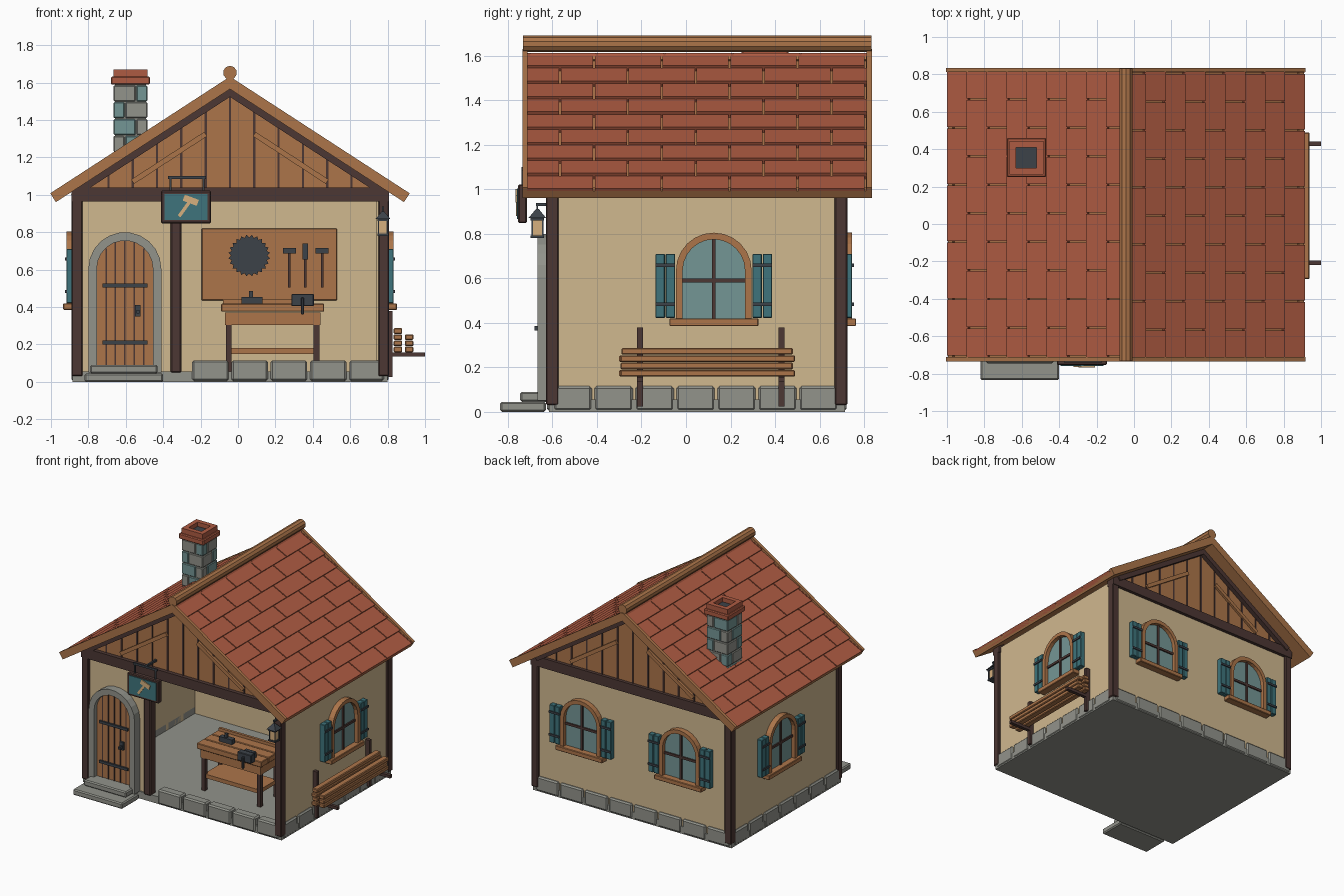
import bpy, bmesh, math
from mathutils import Matrix, Vector

CX, CY = -0.043, 0.05          # centre of the house body
PITCH = math.radians(33)
ID = Matrix()


def material(name, r, g, b):
    m = bpy.data.materials.new(name)
    m.diffuse_color = [((c / 255 + 0.055) / 1.055) ** 2.4 for c in (r, g, b)] + [1]
    return m


PLASTER = material("plaster", 208, 184, 143)
WOOD = material("wood", 172, 117, 74)
DARK = material("dark wood", 76, 55, 51)
STONE = material("stone", 146, 147, 139)
TILE = material("roof tile", 174, 91, 66)
TEAL = material("teal paint", 62, 116, 124)
GLASS = material("glass", 116, 150, 149)
IRON = material("iron", 60, 66, 73)
PALE = material("pale wood", 214, 176, 126)


def finish(name, mat, bm, M=ID, bevel=0):
    bm.transform(M)
    bmesh.ops.recalc_face_normals(bm, faces=bm.faces)
    me = bpy.data.meshes.new(name)
    bm.to_mesh(me)
    bm.free()
    me.materials.append(mat)
    ob = bpy.data.objects.new(name, me)
    bpy.context.collection.objects.link(ob)
    if bevel:
        b = ob.modifiers.new("bevel", "BEVEL")
        b.width, b.segments = bevel, 1
    return ob


def prisms(name, mat, items, M=ID, bevel=0):
    """Each item is (xz outline, y0, y1)."""
    bm = bmesh.new()
    for pts, y0, y1 in items:
        a = [bm.verts.new((x, y0, z)) for x, z in pts]
        b = [bm.verts.new((x, y1, z)) for x, z in pts]
        bm.faces.new(a)
        bm.faces.new(b[::-1])
        for i in range(len(pts)):
            j = (i + 1) % len(pts)
            bm.faces.new((a[i], b[i], b[j], a[j]))
    return finish(name, mat, bm, M, bevel)


def boxes(name, mat, items, M=ID, bevel=0):
    """Each item is (x0, x1, y0, y1, z0, z1)."""
    return prisms(name, mat, [([(a, e), (b, e), (b, f), (a, f)], c, d)
                              for a, b, c, d, e, f in items], M, bevel)


def cone(name, mat, r1, r2, depth, sides, M):
    bm = bmesh.new()
    bmesh.ops.create_cone(bm, cap_ends=True, segments=sides, radius1=r1, radius2=r2, depth=depth)
    return finish(name, mat, bm, M)


def arch(cx, r, bottom, spring, n=12):
    return [(cx - r, bottom)] + [(cx - r * math.cos(math.pi * i / n), spring + r * math.sin(math.pi * i / n))
                                 for i in range(n + 1)] + [(cx + r, bottom)]


def arch_ring(name, mat, outer, inner, y0, y1, M=ID):
    k = range(len(outer) - 1)
    return prisms(name, mat, [([outer[i], outer[i + 1], inner[i + 1], inner[i]], y0, y1) for i in k], M)


def bar(p, q, w):
    """Outline of a slanted bar in the xz plane."""
    p, q = Vector(p), Vector(q)
    n = (q - p).orthogonal().normalized() * w / 2
    return [tuple(v) for v in (p + n, q + n, q - n, p - n)]


# Base, floor and foundation stones
boxes("floor_slab", STONE, [(-0.885, 0.80, -0.615, 0.715, 0, 0.055)])
stones = []
for i in range(5):
    x = -0.245 + 0.21 * i
    stones.append((x, min(x + 0.195, 0.78), -0.625, -0.55, 0.005, 0.115))
for i in range(8):
    x = -0.875 + 0.208 * i
    stones.append((x, x + 0.195, 0.66, 0.722, 0.005, 0.115))
for i in range(7):
    y = -0.595 + 0.184 * i
    stones.append((0.74, 0.805, y, y + 0.172, 0.005, 0.115))
    stones.append((-0.89, -0.825, y, y + 0.172, 0.005, 0.115))
boxes("foundation_stones", STONE, stones, bevel=0.01)
boxes("door_steps", STONE, [(-0.82, -0.40, -0.835, -0.63, 0, 0.045),
                            (-0.79, -0.43, -0.745, -0.61, 0.045, 0.09)], bevel=0.008)

# Plaster walls, open on the right of the front
boxes("walls", PLASTER, [(-0.875, -0.825, -0.605, 0.705, 0.05, 1.01), (0.74, 0.79, -0.605, 0.705, 0.05, 1.01),
                         (-0.825, 0.74, 0.655, 0.705, 0.05, 1.01), (-0.825, -0.33, -0.605, -0.555, 0.05, 1.0)])

# Timber posts and beams
posts = [(x, x + 0.058, y, y + 0.058, 0.03, 0.98) for x in (-0.89, 0.75) for y in (-0.63, 0.667)]
boxes("corner_posts", DARK, posts + [(-0.36, -0.303, -0.63, -0.56, 0.05, 0.98)], bevel=0.006)
boxes("tie_beams", DARK, [(-0.89, 0.808, -0.635, -0.565, 0.965, 1.04), (-0.89, 0.808, 0.665, 0.73, 0.965, 1.04)])

# Gables with board gaps and braces
for side, yf in (("front", -0.605), ("back", 0.705)):
    s = -1 if side == "front" else 1
    prisms(side + "_gable", WOOD, [([(CX - 0.85, 1.0), (CX + 0.85, 1.0), (CX, 1.56)], yf, yf - s * 0.04)])
    boxes(side + "_gable_gaps", DARK, [(CX + 0.13 * k - 0.006, CX + 0.13 * k + 0.006, yf, yf + s * 0.005,
                                        1.03, 1.55 - 0.655 * abs(0.13 * k)) for k in range(-5, 6)])
    prisms(side + "_gable_braces", WOOD, [(bar((CX + m * 0.52, 1.07), (CX + m * 0.13, 1.325), 0.028), yf, yf + s * 0.018)
                                          for m in (-1, 1)])

# Roof: both slopes share one frame, x down the slope and z out of it
L, ROWS, W = 1.142, 9, 0.305
STEP = L / ROWS
for side, turn in (("right", 0), ("left", math.pi)):
    M = Matrix.Translation((CX, CY, 1.625)) @ Matrix.Rotation(turn, 4, 'Z') @ Matrix.Rotation(PITCH, 4, 'Y')
    boxes(side + "_roof_deck", WOOD, [(0, L - 0.01, -0.765, 0.765, -0.05, -0.03)], M)
    tiles = []
    for r in range(ROWS):
        x0, x1 = r * STEP, (r + 1) * STEP
        y = -0.765 - (W / 2 if r % 2 else 0)
        while y < 0.765:
            a, b = max(y, -0.765), min(y + W - 0.008, 0.765)
            if b > a:
                tiles.append(([(x0, -0.035), (x1, -0.035), (x1, 0), (x0, -0.014)], a, b))
            y += W
    prisms(side + "_roof_tiles", TILE, tiles, M)
    boxes(side + "_verge_boards", WOOD, [(0, L, -0.785, -0.762, -0.05, 0.006), (0, L, 0.762, 0.785, -0.05, 0.006)], M)
    boxes(side + "_eave_board", WOOD, [(L - 0.03, L, -0.785, 0.785, -0.05, -0.012)], M)
    boxes(side + "_gable_rafters", DARK, [(0.0, 1.0, y, y + 0.04, -0.085, -0.05) for y in (-0.69, 0.65)], M)
cone("ridge_pole", WOOD, 0.037, 0.037, 1.565, 10,
     Matrix.Translation((CX, CY, 1.653)) @ Matrix.Rotation(math.pi / 2, 4, 'X'))

# Chimney with alternating stone blocks
X, Y = -0.575, 0.355
boxes("chimney_core", STONE, [(X - 0.083, X + 0.083, Y - 0.083, Y + 0.083, 1.1, 1.6)])
blocks = {0: [], 1: []}
for r in range(5):
    z0, z1, s = 1.14 + 0.09 * r, 1.225 + 0.09 * r, 0.03 * (-1) ** r
    for i, (a, b) in enumerate(((-0.09, s - 0.003), (s + 0.003, 0.09))):
        for j, (c, d) in enumerate(((-0.09, -s - 0.003), (-s + 0.003, 0.09))):
            blocks[(i + j + r // 2) % 2].append((X + a, X + b, Y + c, Y + d, z0, z1))
boxes("chimney_grey_blocks", STONE, blocks[0], bevel=0.005)
boxes("chimney_blue_blocks", GLASS, blocks[1], bevel=0.005)
boxes("chimney_cap", TILE, [(X - 0.105, X + 0.105, Y - 0.105, Y + 0.105, 1.59, 1.632)], bevel=0.006)
boxes("chimney_rim", TILE, [(X - 0.09, X + 0.09, Y + s, Y + s + 0.035, 1.63, 1.67) for s in (-0.09, 0.055)] +
      [(X + s, X + s + 0.035, Y - 0.055, Y + 0.055, 1.63, 1.67) for s in (-0.09, 0.055)])
boxes("chimney_flue", IRON, [(X - 0.055, X + 0.055, Y - 0.055, Y + 0.055, 1.63, 1.637)])


# Windows: x along the wall, -y outwards
def window(name, x, y, angle):
    M = Matrix.Translation((x, y, 0)) @ Matrix.Rotation(angle, 4, 'Z')
    prisms(name + "_glass", GLASS, [(arch(0, 0.15, 0.42, 0.635), -0.012, 0.0)], M)
    arch_ring(name + "_frame", WOOD, arch(0, 0.17, 0.415, 0.635), arch(0, 0.14, 0.415, 0.635), -0.042, 0, M)
    boxes(name + "_mullions", DARK, [(-0.008, 0.008, -0.022, 0, 0.42, 0.775), (-0.14, 0.14, -0.022, 0, 0.58, 0.598)], M)
    boxes(name + "_sill", WOOD, [(-0.2, 0.2, -0.06, 0, 0.385, 0.42)], M, 0.004)
    leaves = [(s * 0.218 + d - 0.021, s * 0.218 + d + 0.021, -0.042, 0, 0.422, 0.71)
              for s in (-1, 1) for d in (-0.023, 0.023)]
    boxes(name + "_shutters", TEAL, leaves, M, 0.003)
    boxes(name + "_shutter_straps", IRON, [(s * 0.218 - 0.044, s * 0.218 + 0.044, -0.05, -0.04, z, z + 0.016)
                                           for s in (-1, 1) for z in (0.475, 0.65)], M)


window("right_window", 0.79, 0.125, math.pi / 2)
window("left_window", -0.875, 0.125, -math.pi / 2)
window("back_window_a", CX + 0.42, 0.705, math.pi)
window("back_window_b", CX - 0.42, 0.705, math.pi)

# Door
DX = -0.605
arch_ring("door_surround", STONE, arch(DX, 0.195, 0.05, 0.605, 11), arch(DX, 0.15, 0.05, 0.605, 11), -0.668, -0.60)
prisms("door", WOOD, [(arch(DX, 0.152, 0.08, 0.605), -0.635, -0.60)])
boxes("door_gaps", DARK, [(DX + d - 0.004, DX + d + 0.004, -0.639, -0.635, 0.09, 0.605 + math.sqrt(0.148 ** 2 - d * d))
                          for d in (-0.1, -0.05, 0, 0.05, 0.1)])
boxes("door_straps", IRON, [(DX - 0.12, DX + 0.12, -0.648, -0.63, z, z + 0.02) for z in (0.2, 0.505)])
boxes("door_handle", IRON, [(-0.55, -0.52, -0.65, -0.63, 0.35, 0.41), (-0.543, -0.527, -0.68, -0.65, 0.365, 0.385)])

# Hanging sign with a painted hammer
boxes("sign_frame", DARK, [(-0.412, -0.145, -0.755, -0.715, 0.848, 1.022)], bevel=0.006)
boxes("sign_panel", TEAL, [(-0.393, -0.164, -0.76, -0.754, 0.866, 1.004)])
prisms("sign_hammer", PALE, [(bar((-0.315, 0.885), (-0.25, 0.975), 0.018), -0.765, -0.759),
                             (bar((-0.29, 0.985), (-0.215, 0.957), 0.034), -0.767, -0.759)])
boxes("sign_bracket", IRON, [(-0.375, -0.17, -0.74, -0.728, 1.085, 1.1), (-0.28, -0.266, -0.74, -0.6, 1.085, 1.1)] +
      [(x, x + 0.01, -0.74, -0.73, 1.02, 1.09) for x in (-0.365, -0.19)])

# Lantern on the front right post
T = Matrix.Translation((0.775, -0.668, 0))
boxes("lantern_light", PALE, [(-0.022, 0.022, -0.022, 0.022, 0.79, 0.865)], T)
boxes("lantern_cage", IRON, [(-0.03, 0.03, -0.03, 0.03, 0.78, 0.792), (-0.03, 0.03, -0.03, 0.03, 0.86, 0.872)] +
      [(a, a + 0.007, b, b + 0.007, 0.79, 0.865) for a in (-0.027, 0.02) for b in (-0.027, 0.02)] +
      [(-0.006, 0.006, -0.006, 0.045, 0.925, 0.938), (-0.004, 0.004, -0.004, 0.004, 0.9, 0.93)], T)
cone("lantern_cap", IRON, 0.055, 0.008, 0.04, 4, T @ Matrix.Translation((0, 0, 0.892)) @ Matrix.Rotation(math.pi / 4, 4, 'Z'))

# Timber rack on the right wall
boxes("rack_brackets", DARK, [b for y in (-0.22, 0.416) for b in
                              ((0.79, 0.825, y, y + 0.026, 0.025, 0.38), (0.80, 1.0, y, y + 0.026, 0.135, 0.157))])
boxes("rack_planks", WOOD, [(0.832, 0.878, -0.30 + 0.01 * (i % 2), 0.49 - 0.01 * (i % 2), 0.158 + 0.033 * i, 0.188 + 0.033 * i)
                            for i in range(4)] +
      [(0.892, 0.938, -0.295, 0.49 - 0.01 * (i % 2), 0.158 + 0.033 * i, 0.188 + 0.033 * i) for i in range(3)], bevel=0.005)

# Workbench with vise and plane
boxes("bench_legs", DARK, [(x, x + 0.03, y, y + 0.03, 0.055, 0.31) for x in (-0.065, 0.405) for y in (-0.35, -0.15)])
boxes("bench_apron", WOOD, [(-0.07, 0.44, -0.355, -0.115, 0.305, 0.372)])
boxes("bench_top", WOOD, [(-0.09, 0.46, y, y + 0.086, 0.375, 0.418) for y in (-0.375, -0.284, -0.193)], bevel=0.004)
boxes("bench_back_rail", WOOD, [(-0.08, 0.40, -0.12, -0.1, 0.375, 0.44)])
boxes("bench_shelf", WOOD, [(-0.05, 0.42, -0.34, -0.13, 0.15, 0.18)])
boxes("vise", IRON, [(0.285, 0.405, -0.42, -0.37, 0.405, 0.47), (0.3, 0.39, -0.365, -0.33, 0.418, 0.465),
                     (0.337, 0.353, -0.44, -0.42, 0.36, 0.45)], bevel=0.004)
boxes("hand_plane", IRON, [(0.02, 0.13, -0.26, -0.22, 0.418, 0.455), (0.06, 0.08, -0.25, -0.23, 0.455, 0.485)])

# Tool board on the back wall
boxes("tool_board", WOOD, [(-0.195, 0.53, 0.63, 0.656, 0.435, 0.82)], bevel=0.004)
saw = [(0.06 + r * math.cos(a), 0.675 + r * math.sin(a)) for k in range(48)
       for a, r in [(math.pi * k / 24, 0.112 if k % 2 else 0.097)]]
prisms("saw_blade", IRON, [(saw, 0.618, 0.63)])
boxes("tool_heads", IRON, [(0.24, 0.31, 0.6, 0.63, 0.685, 0.715), (0.345, 0.375, 0.6, 0.63, 0.655, 0.74),
                           (0.415, 0.485, 0.6, 0.63, 0.685, 0.715)])
boxes("tool_handles", DARK, [(x - 0.007, x + 0.007, 0.61, 0.63, 0.505, 0.69) for x in (0.275, 0.36, 0.45)])
